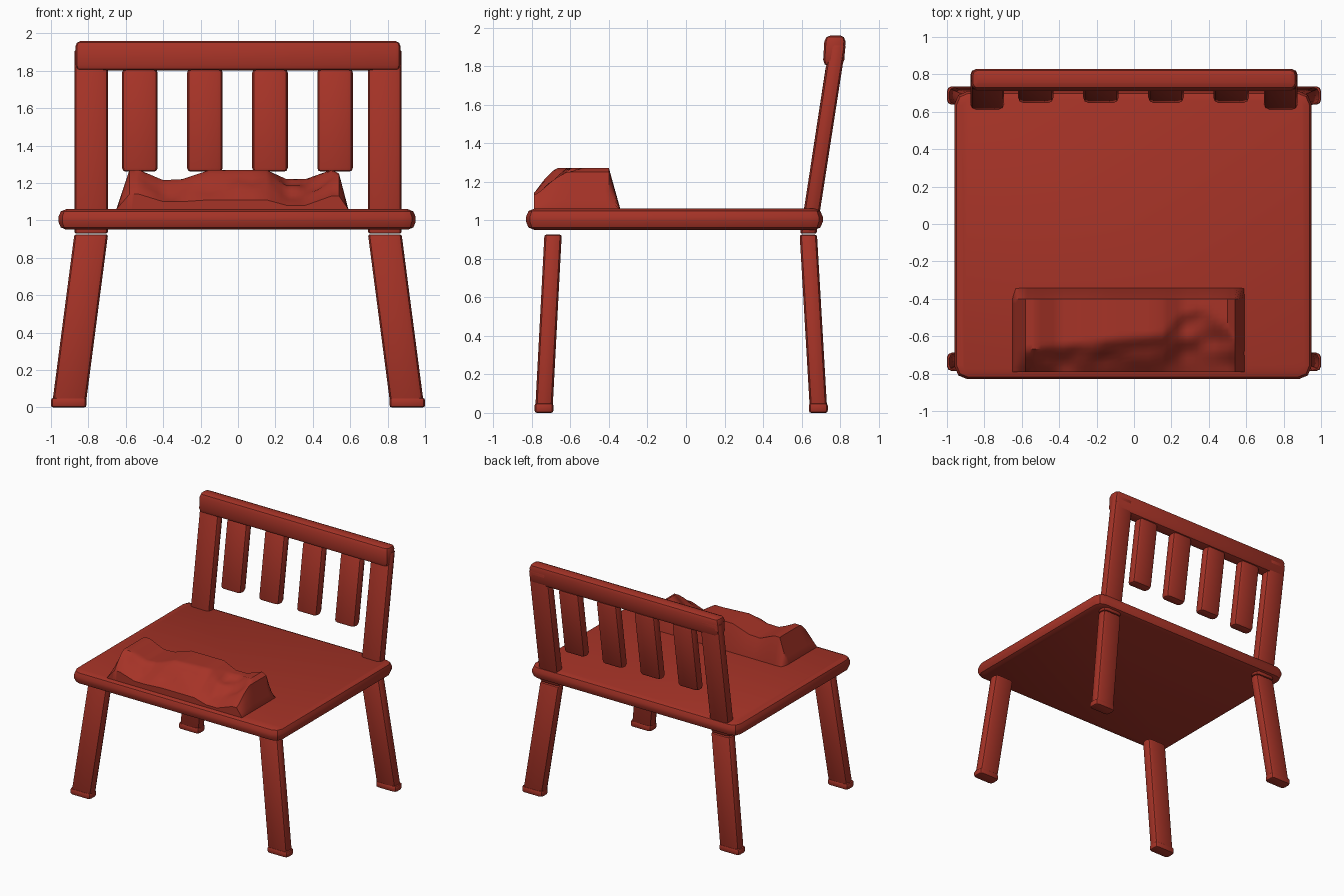
import bpy, bmesh, math
from mathutils import Vector, noise

cube = bpy.data.objects.get("Cube")
if cube:
    bpy.data.objects.remove(cube, do_unlink=True)

RED = (0.38, 0.033, 0.02, 1.0)
paint = bpy.data.materials.new("red_paint")
paint.use_nodes = True
paint.diffuse_color = RED
paint.node_tree.nodes["Principled BSDF"].inputs["Base Color"].default_value = RED


def finish(name, bm, angle=30):
    bmesh.ops.recalc_face_normals(bm, faces=bm.faces)
    mesh = bpy.data.meshes.new(name)
    bm.to_mesh(mesh)
    bm.free()
    mesh.materials.append(paint)
    obj = bpy.data.objects.new(name, mesh)
    bpy.context.collection.objects.link(obj)
    bpy.ops.object.select_all(action="DESELECT")
    obj.select_set(True)
    bpy.context.view_layer.objects.active = obj
    bpy.ops.object.shade_smooth_by_angle(angle=math.radians(angle))
    return obj


def bar(name, start, end, width, depth, side=0.03, rim=0.01):
    """Leaning bar with level ends and rounded long edges."""
    start, end = Vector(start), Vector(end)
    bm = bmesh.new()
    bmesh.ops.create_cube(bm, size=1)
    for v in bm.verts:
        x, y, z = v.co
        v.co = start.lerp(end, z + 0.5) + Vector((x * width, y * depth, 0))
    long_edges = [e for e in bm.edges if abs(e.verts[0].co.z - e.verts[1].co.z) > 0.01]
    bmesh.ops.bevel(bm, geom=long_edges, offset=side, segments=2, profile=0.5, affect="EDGES")
    ends = [e for e in bm.edges if abs(e.verts[0].co.z - e.verts[1].co.z) < 0.001]
    bmesh.ops.bevel(bm, geom=ends, offset=rim, segments=2, profile=0.5, affect="EDGES")
    return finish(name, bm)


# Seat board
bar("seat", (-0.005, -0.06, 0.95), (-0.005, -0.06, 1.06), 1.91, 1.54, 0.07, 0.042)

# Splayed legs, feet and back posts
for side, s in (("left", 1), ("right", -1)):
    for place, top_y, foot_y in (("front", -0.69, -0.737), ("back", 0.635, 0.687)):
        bar(f"{place}_{side}_leg", (s * 0.902, foot_y, 0.03), (s * 0.785, top_y, 0.925), 0.18, 0.09)
        bar(f"{place}_{side}_foot", (s * 0.905, foot_y, 0), (s * 0.905, foot_y, 0.05), 0.19, 0.098, 0.025, 0.012)
    bar(f"{side}_back_post", (s * 0.785, 0.635, 0.93), (s * 0.785, 0.787, 1.91), 0.18, 0.085)

# Back slats, following the lean of the posts
for i in range(4):
    x = -0.525 + i * 0.348
    bar(f"back_slat_{i + 1}", (x, 0.686, 1.26), (x, 0.77, 1.81), 0.19, 0.085, 0.03, 0.02)

# Top rail
bar("top_rail", (0, 0.765, 1.80), (0, 0.775, 1.96), 1.74, 0.11, 0.03, 0.032)

# Crumpled cloth: each station is x, ridge height, ridge y, front edge height
stations = [
    (-0.65, 1.06, -0.70, 1.06), (-0.58, 1.27, -0.68, 1.14), (-0.53, 1.27, -0.67, 1.14),
    (-0.40, 1.215, -0.65, 1.10), (-0.30, 1.22, -0.64, 1.10), (-0.15, 1.27, -0.62, 1.11),
    (0.15, 1.27, -0.60, 1.11), (0.26, 1.22, -0.48, 1.08), (0.36, 1.22, -0.46, 1.08),
    (0.50, 1.27, -0.55, 1.13), (0.54, 1.25, -0.62, 1.13), (0.59, 1.06, -0.66, 1.06),
]
BASE, FRONT, BACK, SHELF = 1.055, -0.79, -0.34, -0.40


def station(x):
    for a, b in zip(stations, stations[1:]):
        if x <= b[0] + 1e-6:
            t = (x - a[0]) / (b[0] - a[0])
            return [p + (q - p) * t for p, q in zip(a, b)][1:]


def cloth_height(x, y):
    ridge, crest, edge = station(x)
    if y > SHELF:
        return ridge + (BASE - ridge) * (y - SHELF) / (BACK - SHELF)
    t = min((y - FRONT) / (crest - FRONT), 1)
    h = edge + (ridge - edge) * t
    fold = noise.noise(Vector((x * 7, y * 9, 2))) * 0.035
    return max(BASE, min(h + fold * math.sin(math.pi * t), ridge))


xs = sorted({round(a[0] + (b[0] - a[0]) * k / 4, 4)
             for a, b in zip(stations, stations[1:]) for k in range(5)})
ys = [FRONT + (SHELF - FRONT) * j / 16 for j in range(17)] + [BACK]
bm = bmesh.new()
grid = [[bm.verts.new((x, y, cloth_height(x, y))) for y in ys] for x in xs]
for i in range(len(xs) - 1):
    for j in range(len(ys) - 1):
        bm.faces.new((grid[i][j], grid[i + 1][j], grid[i + 1][j + 1], grid[i][j + 1]))
rim = [e for e in bm.edges if e.is_boundary]
skirt = bmesh.ops.extrude_edge_only(bm, edges=rim)["geom"]
for v in skirt:
    if isinstance(v, bmesh.types.BMVert):
        v.co.z = BASE - 0.01
bmesh.ops.holes_fill(bm, edges=[e for e in bm.edges if e.is_boundary], sides=0)
finish("crumpled_cloth", bm, 40)
